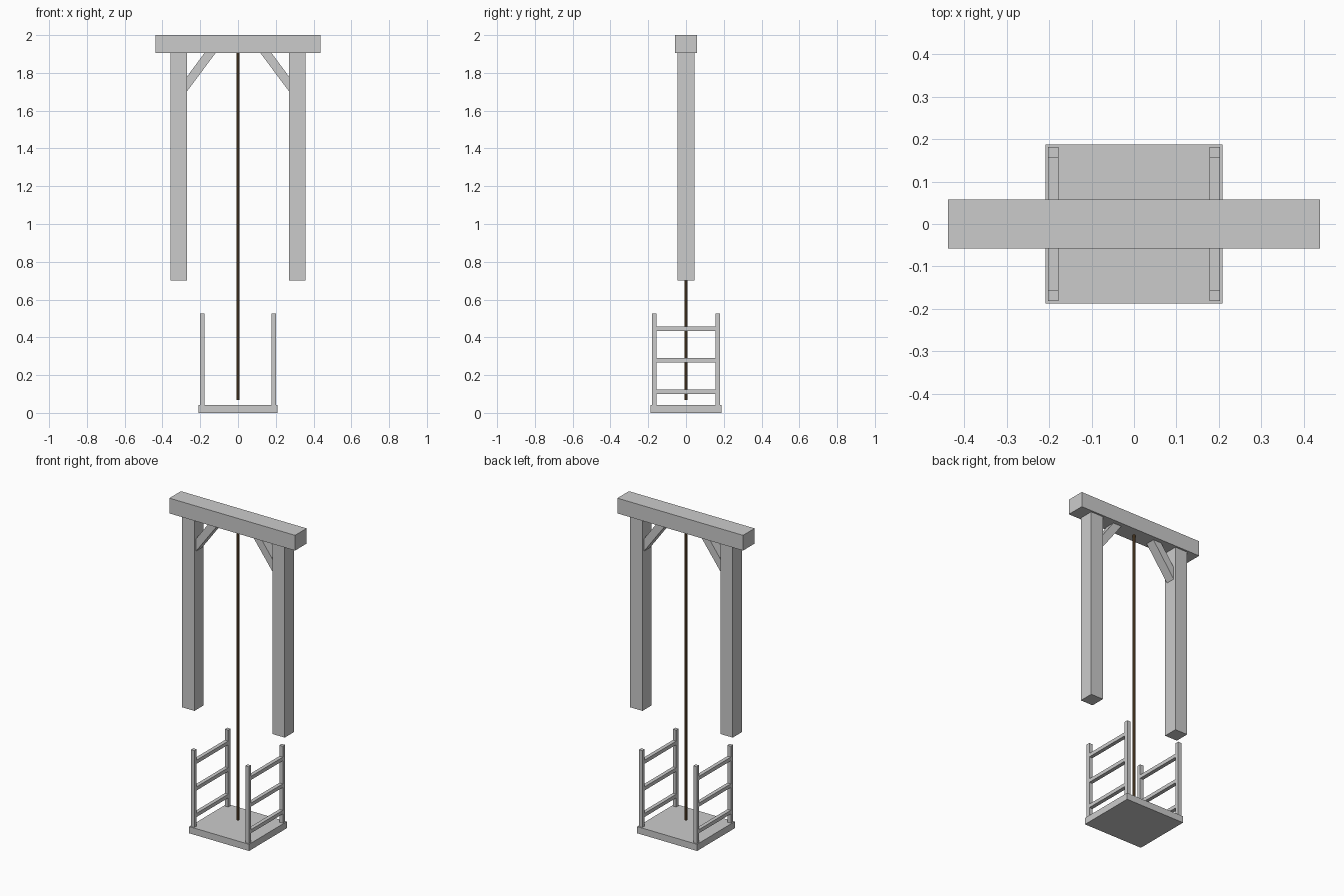
import bpy, bmesh

if "Cube" in bpy.data.objects:
    bpy.data.objects.remove(bpy.data.objects["Cube"])


def box(name, x, y, z):
    """Box from (min, max) ranges."""
    bm = bmesh.new()
    bmesh.ops.create_cube(bm, size=1)
    for v in bm.verts:
        v.co = [r[0] if c < 0 else r[1] for c, r in zip(v.co, (x, y, z))]
    return finish(name, bm)


def finish(name, bm):
    bmesh.ops.recalc_face_normals(bm, faces=bm.faces)
    mesh = bpy.data.meshes.new(name)
    bm.to_mesh(mesh)
    bm.free()
    ob = bpy.data.objects.new(name, mesh)
    bpy.context.collection.objects.link(ob)
    return ob


def mirrored(ob, x=True, y=False):
    m = ob.modifiers.new("Mirror", 'MIRROR')
    m.use_axis = (x, y, False)
    m.use_clip = False
    m.use_mirror_merge = False
    return ob


# Overhead frame
box("top_beam", (-0.438, 0.438), (-0.0575, 0.0575), (1.904, 2.0))
mirrored(box("hanging_post", (0.271, 0.358), (-0.046, 0.046), (0.70, 1.904)))

# Diagonal brace: side profile extruded in y, ends sunk into post and beam
profile = [(0.271, 1.778), (0.271, 1.70), (0.285, 1.681), (0.285, 1.759)]
profile = [(0.29, 1.753), (0.163, 1.925), (0.104, 1.925), (0.29, 1.675)]
profile = [(0.29, 1.675), (0.29, 1.753), (0.163, 1.925), (0.104, 1.925)]
bm = bmesh.new()
face = bm.faces.new([bm.verts.new((x, -0.03, z)) for x, z in profile])
ext = bmesh.ops.extrude_face_region(bm, geom=[face])
bmesh.ops.translate(bm, vec=(0, 0.06, 0),
                    verts=[g for g in ext["geom"] if isinstance(g, bmesh.types.BMVert)])
mirrored(finish("diagonal_brace", bm))

# Rope
bpy.ops.mesh.primitive_cylinder_add(vertices=8, radius=0.0075, depth=1.85,
                                    location=(0, 0, 0.067 + 0.925))
rope = bpy.context.object
rope.name = "rope"
mat = bpy.data.materials.new("rope_brown")
mat.diffuse_color = (0.16, 0.09, 0.035, 1)
mat.use_nodes = True
mat.node_tree.nodes["Principled BSDF"].inputs["Base Color"].default_value = mat.diffuse_color
rope.data.materials.append(mat)

# Lift platform with side railings
box("platform", (-0.2085, 0.2085), (-0.1875, 0.1875), (0.0, 0.042))
mirrored(box("railing_post", (0.178, 0.202), (0.157, 0.181), (0.04, 0.526)), y=True)
for i, z in enumerate((0.111, 0.278, 0.446)):
    mirrored(box(f"railing_rung_{i + 1}", (0.178, 0.202), (-0.157, 0.157),
                 (z - 0.0115, z + 0.0115)))
